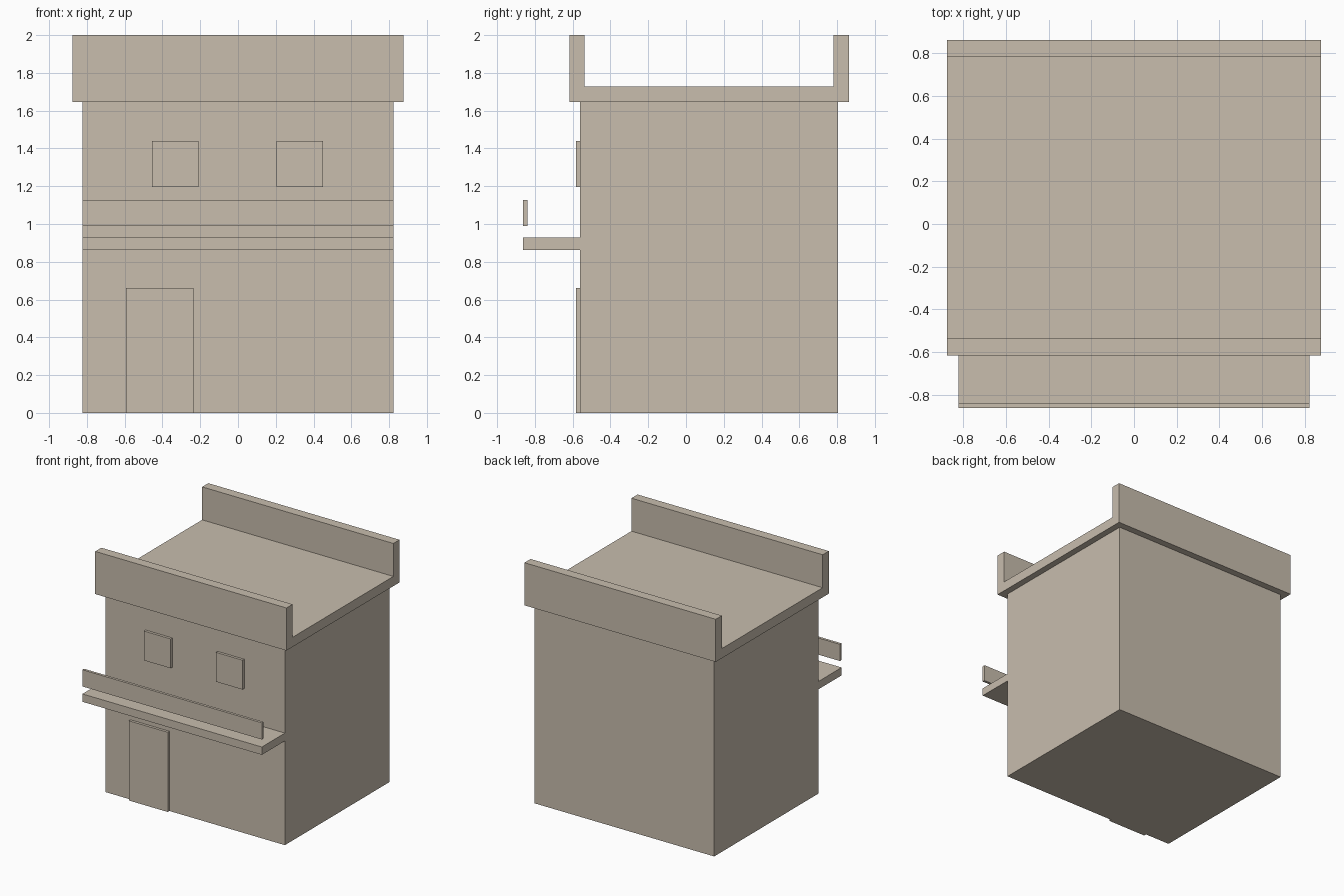
import bpy
import bmesh

cube = bpy.data.objects.get("Cube")
if cube:
    bpy.data.objects.remove(cube, do_unlink=True)

# Single plaster colour
plaster = bpy.data.materials.new("beige_plaster")
plaster.use_nodes = True
BEIGE = (0.58, 0.51, 0.42, 1)
plaster.diffuse_color = BEIGE
plaster.node_tree.nodes["Principled BSDF"].inputs["Base Color"].default_value = BEIGE


def extrude_profile(name, profile, x0, x1):
    """Extrude a (y, z) outline along x from x0 to x1."""
    bm = bmesh.new()
    face = bm.faces.new([bm.verts.new((x0, y, z)) for y, z in profile])
    result = bmesh.ops.extrude_face_region(bm, geom=[face])
    verts = [g for g in result["geom"] if isinstance(g, bmesh.types.BMVert)]
    bmesh.ops.translate(bm, verts=verts, vec=(x1 - x0, 0, 0))
    bmesh.ops.recalc_face_normals(bm, faces=bm.faces)
    mesh = bpy.data.meshes.new(name)
    bm.to_mesh(mesh)
    bm.free()
    mesh.materials.append(plaster)
    obj = bpy.data.objects.new(name, mesh)
    bpy.context.collection.objects.link(obj)
    return obj


def box(name, x, y, z):
    """Box from (min, max) ranges on each axis."""
    outline = [(y[0], z[0]), (y[1], z[0]), (y[1], z[1]), (y[0], z[1])]
    return extrude_profile(name, outline, *x)


WALL = -0.56   # front wall plane
HALF = 0.822   # half width of the house

# Main block
box("house_body", (-HALF, HALF), (WALL, 0.805), (0, 1.647))

# Flat roof with front and back parapets
front, back, rim = -0.617, 0.862, 0.08
base, deck, top = 1.647, 1.727, 2.0
extrude_profile("roof_with_parapets", [
    (front, base), (back, base), (back, top), (back - rim, top),
    (back - rim, deck), (front + rim, deck), (front + rim, top), (front, top),
], -0.876, 0.876)

# Balcony floor and floating rail
box("balcony_floor", (-HALF, HALF), (-0.862, WALL), (0.863, 0.928))
box("balcony_rail", (-HALF, HALF), (-0.862, -0.84), (0.99, 1.128))

# Door and windows standing proud of the front wall
PROUD = (WALL - 0.022, WALL)
box("front_door", (-0.593, -0.236), PROUD, (0, 0.66))
box("right_window", (-0.455, -0.21), PROUD, (1.197, 1.44))
box("left_window", (0.205, 0.45), PROUD, (1.197, 1.44))
